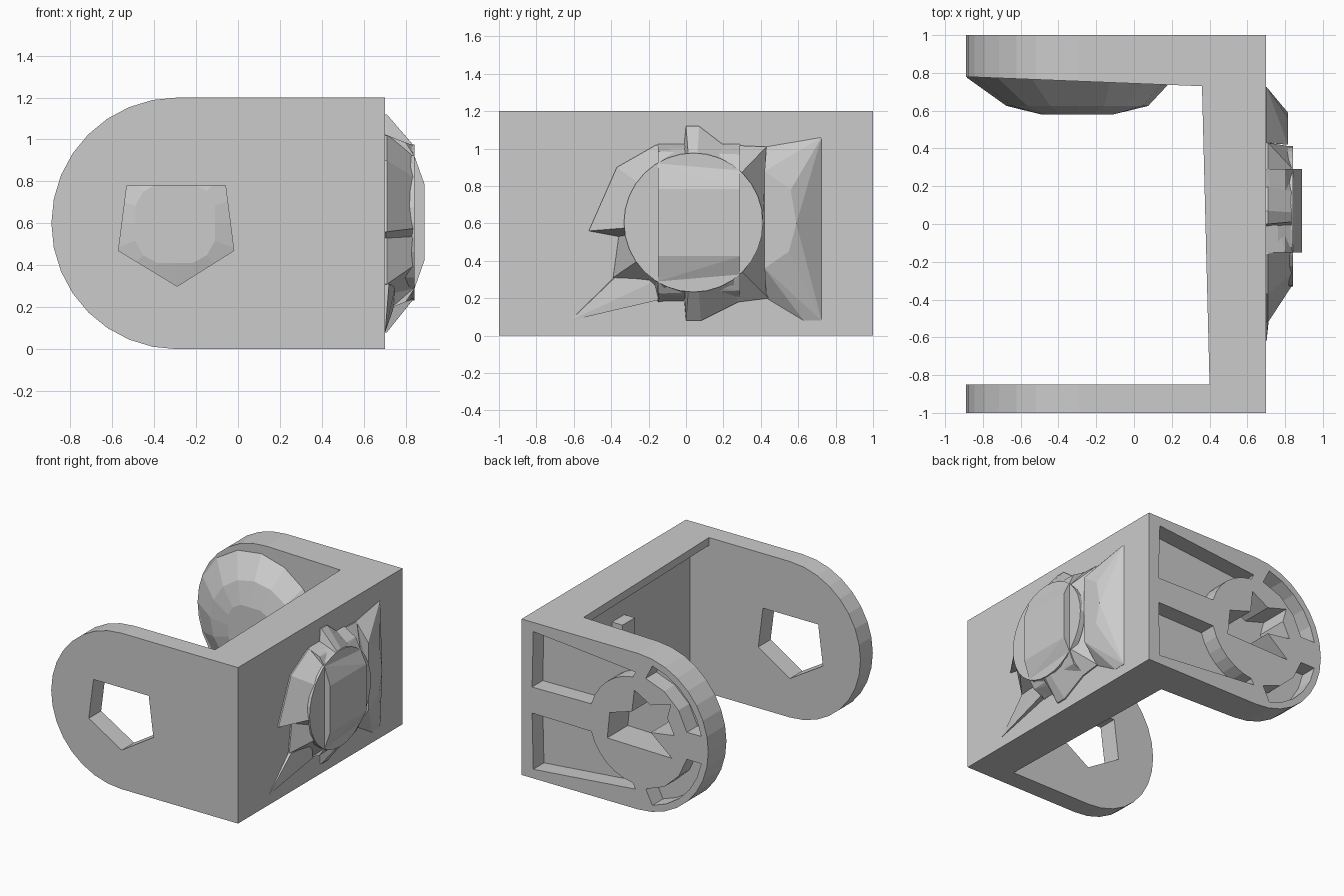
import bpy, bmesh, math
from mathutils import Vector

if "Cube" in bpy.data.objects:
    bpy.data.objects.remove(bpy.data.objects["Cube"])

grey = bpy.data.materials.new("plain_grey")
grey.diffuse_color = (0.6, 0.6, 0.6, 1)
grey.use_nodes = True
grey.node_tree.nodes["Principled BSDF"].inputs["Base Color"].default_value = grey.diffuse_color
CX = -0.29  # centre of the round arm ends


def finish(name, bm):
    bmesh.ops.recalc_face_normals(bm, faces=bm.faces[:])
    me = bpy.data.meshes.new(name)
    bm.to_mesh(me)
    bm.free()
    me.materials.append(grey)
    ob = bpy.data.objects.new(name, me)
    bpy.context.collection.objects.link(ob)
    return ob


def loft(name, rings):
    """Skin a list of equally long point rings and cap both ends."""
    bm = bmesh.new()
    vs = [[bm.verts.new(p) for p in r] for r in rings]
    n = len(vs[0])
    for a, b in zip(vs, vs[1:]):
        for i in range(n):
            j = (i + 1) % n
            bm.faces.new((a[i], a[j], b[j], b[i]))
    bm.faces.new(vs[0])
    bm.faces.new(vs[-1])
    return finish(name, bm)


def hull(name, pts):
    bm = bmesh.new()
    for p in pts:
        bm.verts.new(p)
    bmesh.ops.convex_hull(bm, input=bm.verts[:])
    loose = [v for v in bm.verts if not v.link_faces]
    bmesh.ops.delete(bm, geom=loose, context='VERTS')
    return finish(name, bm)


def prism_y(name, prof, y0, y1):
    """Extrude an (x, z) outline along y."""
    return loft(name, [[(x, y, z) for x, z in prof] for y in (y0, y1)])


def prism_z(name, plan, z0, z1):
    """Extrude an (x, y) outline along z."""
    return loft(name, [[(x, y, z) for x, y in plan] for z in (z0, z1)])


def cut(ob, cutter):
    m = ob.modifiers.new("cut", 'BOOLEAN')
    m.operation = 'DIFFERENCE'
    m.solver = 'EXACT'
    m.object = cutter
    bpy.context.view_layer.update()
    bpy.context.view_layer.objects.active = ob
    bpy.ops.object.modifier_apply(modifier=m.name)
    bpy.data.objects.remove(cutter)


def arc(r, a0, a1, n):
    """Arc around the arm centre in (x, z)."""
    return [(CX + r * math.cos(math.radians(a0 + (a1 - a0) * i / n)),
             0.6 + r * math.sin(math.radians(a0 + (a1 - a0) * i / n))) for i in range(n + 1)]


# Arms with half-round ends
arm = [(0.7, 0), (0.7, 1.2)] + arc(0.6, 90, 270, 16)
front_arm = prism_y("front_arm", arm, -1, -0.85)
back_arm = loft("back_arm", [[(x, 1, z) for x, z in arm],
                             [(x, 0.78 - 0.04 * (x + 0.9), z) for x, z in arm]])

# Bridge joining the arms, hollowed on the inner side between two thin lips
bridge = prism_z("bridge", [(0.40, -0.85), (0.7, -0.85), (0.7, 0.73), (0.36, 0.73)], 0, 1.2)
cut(bridge, prism_z("hollow_cutter", [(0.2, -0.9), (0.56, -0.9), (0.56, 0.70), (0.2, 0.70)], 0.06, 1.14))
prism_z("bridge_stub", [(0.47, -0.05), (0.6, -0.05), (0.6, 0.10), (0.47, 0.10)], 0.40, 0.87)

# Five-sided hole in the front arm
pent = [(-0.53, 0.78), (-0.06, 0.78), (-0.02, 0.47), (-0.29, 0.30), (-0.57, 0.47)]
cut(front_arm, prism_y("hole_cutter", pent, -1.1, -0.8))

# Pockets in the outer face of the back arm, around a round hub
for s in (1, -1):
    panel = [(0.61, 0.6 + s * 0.10), (0.60, 0.6 + s * 0.53), (-0.27, 0.6 + s * 0.45)]
    panel += arc(0.41, s * 84, s * 15, 6)
    slot = arc(0.55, s * 103, s * 169, 5) + arc(0.43, s * 166, s * 99, 3)
    for p in (panel, slot):
        cut(back_arm, prism_y("pocket_cutter", p, 0.87, 1.1))

# Hub boss on the inner face: cone, disc edge and small crown
N = 16


def boss_ring(r, y, flat=99, cx=-0.3):
    return [(cx + max(-flat, min(flat, r * math.cos(2 * math.pi * i / N))), y,
             0.6 + max(-flat, min(flat, r * math.sin(2 * math.pi * i / N)))) for i in range(N)]


boss = loft("hub_boss", [boss_ring(0.55, 0.80, cx=-0.335), boss_ring(0.55, 0.775, cx=-0.335),
                         boss_ring(0.375, 0.625), boss_ring(0.215, 0.58, 0.19)])

# Star-like pocket in the hub, running into the boss
star = [(-0.03, 0.48), (-0.05, 0.68), (-0.24, 0.74), (-0.26, 0.91), (-0.40, 0.83),
        (-0.57, 0.88), (-0.54, 0.77), (-0.60, 0.65), (-0.40, 0.62), (-0.58, 0.47)]
cut(back_arm, prism_y("star_cutter", star, 0.70, 1.1))
cut(boss, prism_y("star_cutter", star, 0.75, 1.1))

# Medallion on the right side: ragged foot and disc
foot = [(0, 1.12), (0.07, 1.12), (0.2, 1.02), (0.43, 1.01), (0.42, 0.6), (0.44, 0.2),
        (0.28, 0.18), (0.08, 0.08), (0.0, 0.08), (-0.01, 0.2), (-0.15, 0.18), (-0.17, 0.26),
        (-0.39, 0.31), (-0.36, 0.53), (-0.52, 0.56), (-0.37, 0.90), (-0.16, 1.02), (-0.01, 1.02)]
c = Vector((0.04, 0.605))
rim = [c + (Vector(p) - c).normalized() * 0.37 for p in foot]
loft("medallion_foot", [[(x, y, z) for y, z in pts]
                        for x, pts in ((0.69, foot), (0.71, foot), (0.835, rim))])


def disc(r, x):
    k = 32
    return [(x, c.x + r * math.cos(2 * math.pi * i / k),
             c.y + r * math.sin(2 * math.pi * i / k)) for i in range(k)]


loft("medallion_disc", [disc(0.372, 0.80), disc(0.372, 0.842)])

# Raised band across the medallion and the ridge beside it
hull("medallion_band", [(x, y, 0.605 + s * h) for s in (1, -1) for y, e in ((-0.15, 0.05), (0.29, 0.09))
                        for x, h in ((0.70, 0.42), (0.80, 0.40 - e * 0.4), (0.842, 0.365 - e), (0.89, 0.18))])
hull("side_ridge", [(x, y, z) for x in (0.69, 0.702)
                    for y, z in ((0.43, 0.2), (0.63, 0.08), (0.725, 0.08), (0.725, 1.06), (0.43, 1.01))]
     + [(0.815, 0.42, 0.36), (0.815, 0.55, 0.45), (0.815, 0.59, 0.6),
        (0.815, 0.56, 0.78), (0.815, 0.42, 0.88)])

# Low ramp at the lower left of the medallion
hull("low_ramp", [(0.69, -0.62, 0.08), (0.702, -0.62, 0.08), (0.69, -0.39, 0.31),
                  (0.72, -0.38, 0.31), (0.69, -0.15, 0.19), (0.74, -0.15, 0.19), (0.75, -0.15, 0.3)])
